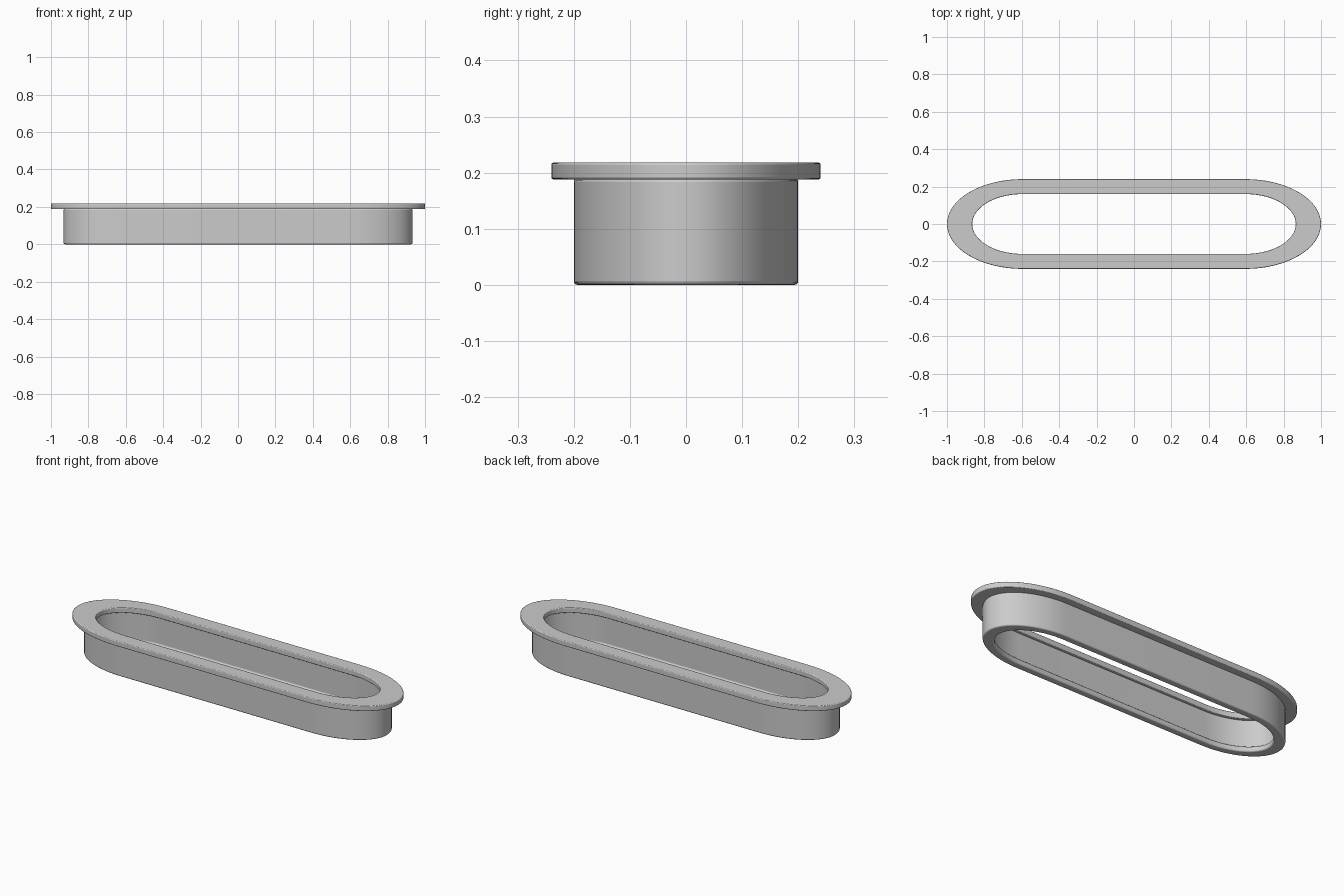
import bpy, bmesh, math

cube = bpy.data.objects.get("Cube")
if cube:
    bpy.data.objects.remove(cube, do_unlink=True)

STRAIGHT = 0.595   # half length of the straight sides
STRETCH = 1.688    # lengthwise stretch of the rounded ends
END_STEPS = 32

grey = bpy.data.materials.new("satin grey")
grey.use_nodes = True
COLOUR = (0.6, 0.6, 0.6, 1)
grey.diffuse_color = COLOUR
grey.node_tree.nodes["Principled BSDF"].inputs["Base Color"].default_value = COLOUR


def slot_loop(bm, r, z):
    """Ring of vertices around a long slot with elliptical ends."""
    verts = []
    for side in (1, -1):
        for i in range(END_STEPS + 1):
            a = math.pi * (i / END_STEPS - 0.5)
            x = STRAIGHT + STRETCH * r * math.cos(a)
            verts.append(bm.verts.new((side * x, side * r * math.sin(a), z)))
    return verts


def slot_ring(name, profile, rounding):
    """Sweep a closed (radius, height) profile around the slot."""
    bm = bmesh.new()
    loops = [slot_loop(bm, r, z) for r, z in profile]
    for k, low in enumerate(loops):
        high = loops[(k + 1) % len(loops)]
        for i in range(len(low)):
            j = (i + 1) % len(low)
            bm.faces.new((low[i], low[j], high[j], high[i]))
    bmesh.ops.recalc_face_normals(bm, faces=bm.faces)
    mesh = bpy.data.meshes.new(name)
    bm.to_mesh(mesh)
    bm.free()
    mesh.materials.append(grey)
    obj = bpy.data.objects.new(name, mesh)
    bpy.context.collection.objects.link(obj)
    bevel = obj.modifiers.new("rounded edges", 'BEVEL')
    bevel.width = rounding
    bevel.segments = 3
    bevel.limit_method = 'ANGLE'
    bevel.angle_limit = math.radians(60)
    bpy.ops.object.select_all(action='DESELECT')
    obj.select_set(True)
    bpy.context.view_layer.objects.active = obj
    bpy.ops.object.shade_smooth_by_angle(angle=math.radians(35))
    return obj


# Sleeve wall with an inner ledge at the bottom
slot_ring("sleeve", [(0.2, 0), (0.2, 0.19), (0.175, 0.19),
                     (0.175, 0.03), (0.16, 0.03), (0.16, 0)], 0.007)

# Flat flange on top, overhanging the sleeve on both sides
slot_ring("flange", [(0.24, 0.188), (0.24, 0.218),
                     (0.16, 0.218), (0.16, 0.188)], 0.004)
